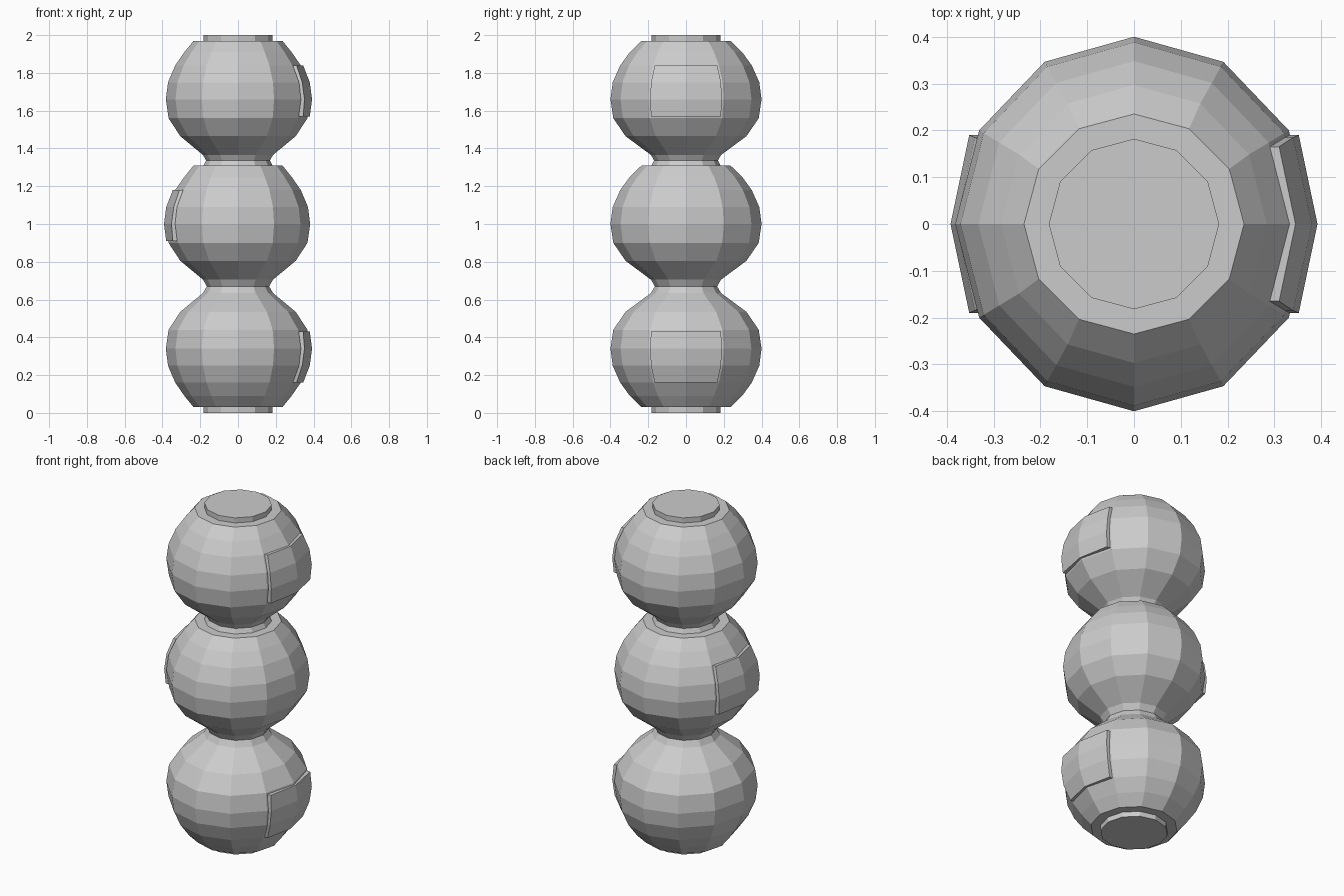
import bpy, bmesh, math
from mathutils import Matrix

cube = bpy.data.objects.get("Cube")
if cube:
    bpy.data.objects.remove(cube, do_unlink=True)

# Single flat grey
grey = bpy.data.materials.new("light_grey")
grey.use_nodes = True
colour = (0.6, 0.6, 0.6, 1)
grey.diffuse_color = colour
grey.node_tree.nodes["Principled BSDF"].inputs["Base Color"].default_value = colour

SIDES = 12
# Bead profile: height from the centre, radius
PROFILE = [(-0.33, 0.165), (-0.295, 0.185), (-0.195, 0.32), (-0.1, 0.385),
           (0, 0.4), (0.09, 0.388), (0.18, 0.348), (0.25, 0.297), (0.31, 0.235),
           (0.31, 0.182)]
# Raised panel rows: height, x at the middle, x and y at the side edge
PANEL = [(-0.09, 0.38, 0.345, 0.185), (0, 0.392, 0.352, 0.19),
         (0.09, 0.38, 0.34, 0.185), (0.18, 0.345, 0.31, 0.165)]


def finish(name, bm, matrix):
    bmesh.ops.recalc_face_normals(bm, faces=bm.faces)
    mesh = bpy.data.meshes.new(name)
    bm.to_mesh(mesh)
    bm.free()
    mesh.transform(matrix)
    mesh.materials.append(grey)
    obj = bpy.data.objects.new(name, mesh)
    bpy.context.collection.objects.link(obj)


def loft(bm, rings):
    """Skin closed rings of points and cap both ends."""
    loops = [[bm.verts.new(p) for p in ring] for ring in rings]
    n = len(loops[0])
    for a, b in zip(loops, loops[1:]):
        for i in range(n):
            j = (i + 1) % n
            bm.faces.new((a[i], a[j], b[j], b[i]))
    bm.faces.new(loops[0][::-1])
    bm.faces.new(loops[-1])


def bead(name, matrix, rim):
    # Faceted ball, slightly narrower across x, with its neck and mouth
    rings = []
    for z, r in PROFILE + [(0.34, rim)]:
        squash = 0.955 if r > 0.25 else 1
        rings.append([(squash * r * math.cos(a), r * math.sin(a), z)
                      for a in (math.tau * i / SIDES for i in range(SIDES))])
    bm = bmesh.new()
    loft(bm, rings)
    finish(name + "_bead", bm, matrix)

    # Raised panel wrapped on one side
    bm = bmesh.new()
    depth = 0.05
    loft(bm, [[(xs, -y, z), (xm, 0, z), (xs, y, z),
               (xs - depth, y, z), (xm - depth, 0, z), (xs - depth, -y, z)]
              for z, xm, xs, y in PANEL])
    finish(name + "_panel", bm, matrix)


# Stack: the lower bead is upside down, the middle one is turned around
bead("lower", Matrix.Translation((0, 0, 0.34)) @ Matrix.Rotation(math.pi, 4, 'X'), 0.182)
bead("middle", Matrix.Translation((0, 0, 1)) @ Matrix.Rotation(math.pi, 4, 'Z'), 0.168)
bead("upper", Matrix.Translation((0, 0, 1.66)), 0.182)
